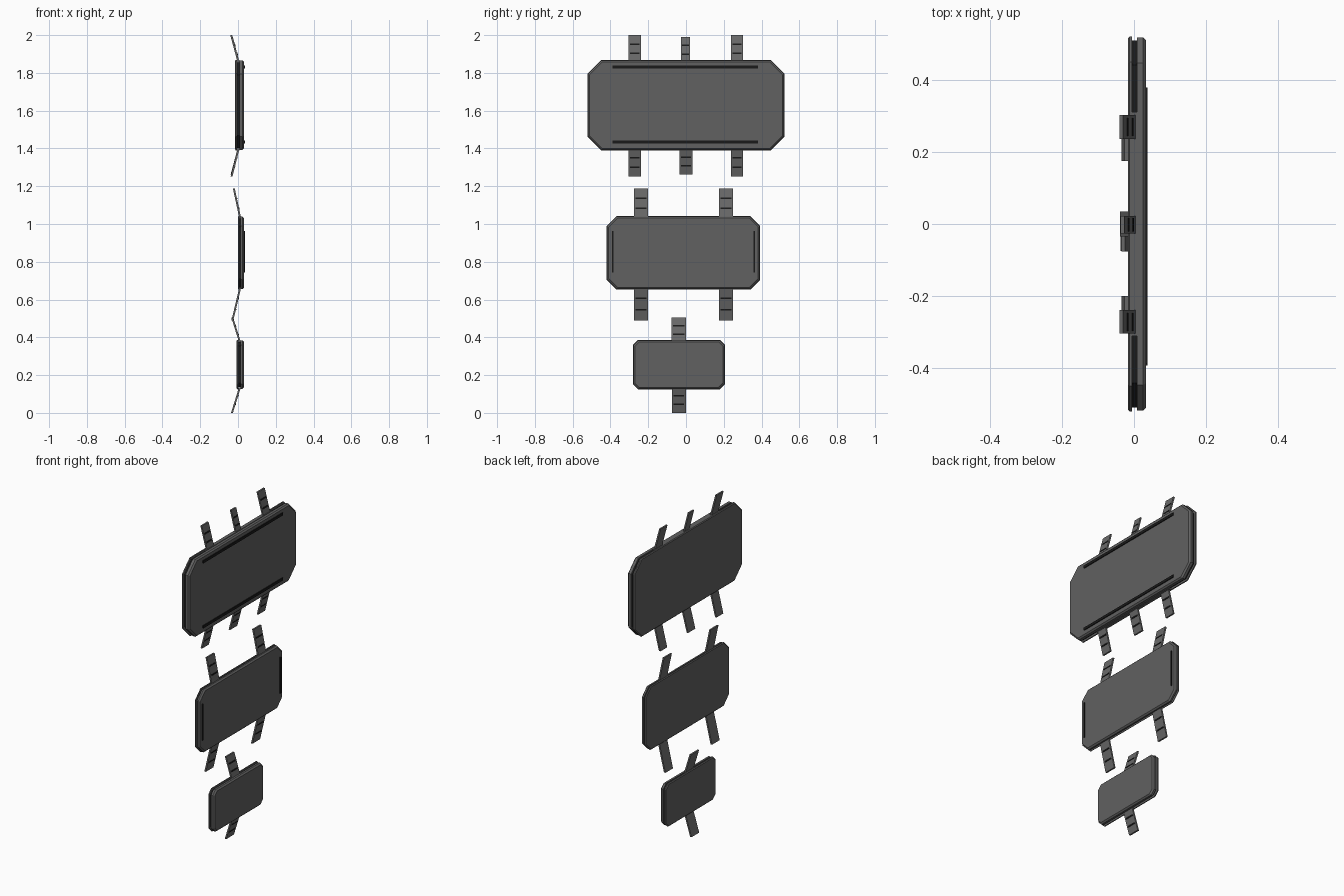
import bpy, bmesh

if "Cube" in bpy.data.objects:
    bpy.data.objects.remove(bpy.data.objects["Cube"])

def material(name, v):
    m = bpy.data.materials.new(name)
    m.diffuse_color = (v, v, v, 1)
    m.use_nodes = True
    m.node_tree.nodes["Principled BSDF"].inputs["Base Color"].default_value = m.diffuse_color
    return m

GREY = material("dark_grey", 0.12)
STRAP = material("strap_grey", 0.14)
BLACK = material("black", 0.01)

def loft(name, rings, mat):
    """Closed solid through rings with equal point counts."""
    bm = bmesh.new()
    vr = [[bm.verts.new(p) for p in r] for r in rings]
    n = len(vr[0])
    for a, b in zip(vr, vr[1:]):
        for i in range(n):
            j = (i + 1) % n
            bm.faces.new((a[i], a[j], b[j], b[i]))
    bm.faces.new(vr[0])
    bm.faces.new(vr[-1])
    bmesh.ops.recalc_face_normals(bm, faces=bm.faces)
    me = bpy.data.meshes.new(name)
    bm.to_mesh(me)
    bm.free()
    me.materials.append(mat)
    ob = bpy.data.objects.new(name, me)
    bpy.context.collection.objects.link(ob)
    return ob

def octagon(x, y0, y1, z0, z1, c):
    return [(x, y0 + c, z0), (x, y1 - c, z0), (x, y1, z0 + c), (x, y1, z1 - c),
            (x, y1 - c, z1), (x, y0 + c, z1), (x, y0, z1 - c), (x, y0, z0 + c)]

def slab(name, dims, layers, mat):
    """Chamfered panel; layers are (x, inset)."""
    y0, y1, z0, z1, c = dims
    return loft(name, [octagon(x, y0 + i, y1 - i, z0 + i, z1 - i, c - i * 0.4)
                       for x, i in layers], mat)

def box(name, x0, x1, y0, y1, z0, z1, mat):
    return loft(name, [[(x, y0, z0), (x, y1, z0), (x, y1, z1), (x, y0, z1)]
                       for x in (x0, x1)], mat)

def slanted(name, x0, x1, y0, y1, z0, z1, t0, t1, mat):
    """Tilted bar whose x centre goes from x0 to x1 as z goes from z0 to z1."""
    return loft(name, [[(x + t0, y0, z), (x + t1, y0, z), (x + t1, y1, z), (x + t0, y1, z)]
                       for x, z in ((x0, z0), (x1, z1))], mat)

def strap(name, yc, w, x0, z0, x1, z1):
    slanted(name, x0, x1, yc - w / 2, yc + w / 2, z0, z1, -0.005, 0.005, STRAP)
    # dark ribs on the front of the strap
    for k, f in enumerate((0.33, 0.67)):
        d = 0.004 / abs(z1 - z0)
        xa, xb = (x0 + (x1 - x0) * g for g in (f - d, f + d))
        za, zb = (z0 + (z1 - z0) * g for g in (f - d, f + d))
        slanted(f"{name}_rib_{k}", xa, xb, yc - w * 0.38, yc + w * 0.38,
                za, zb, 0.003, 0.007, BLACK)

def panel(name, dims, xb, xm0, xm1, xf):
    # back plate, recessed dark core, bevelled front plate
    slab(name + "_back_plate", dims, [(xb, 0.005), (xb + 0.004, 0), (xm0, 0)], GREY)
    slab(name + "_core", dims, [(xm0 - 0.001, 0.012), (xm1 + 0.001, 0.012)], BLACK)
    slab(name + "_front_plate", dims,
         [(xm1, 0.003), (xf - 0.008, 0.003), (xf, 0.011)], GREY)

# large upper sign
panel("upper_sign", (-0.522, 0.522, 1.39, 1.868, 0.072), -0.016, -0.005, 0.008, 0.033)
for n, z0, z1 in (("bottom", 1.39, 1.41), ("top", 1.848, 1.868)):
    box(f"upper_sign_{n}_filler", -0.006, 0.009, -0.312, 0.312, z0, z1, GREY)
for n, z in (("bottom", 1.433), ("top", 1.83)):
    box(f"upper_sign_{n}_light", 0.03, 0.038, -0.388, 0.38, z - 0.008, z + 0.008, BLACK)
for i, y in enumerate((-0.272, 0.27)):
    strap(f"upper_sign_top_strap_{i}", y, 0.066, 0.003, 1.855, -0.036, 2.0)
    strap(f"upper_sign_bottom_strap_{i}", y, 0.066, 0.003, 1.40, -0.034, 1.252)
strap("upper_sign_top_strap_mid", -0.002, 0.048, 0.003, 1.855, -0.032, 1.99)
strap("upper_sign_bottom_strap_mid", 0.0, 0.07, 0.003, 1.40, -0.034, 1.262)

# middle sign
panel("middle_sign", (-0.42, 0.393, 0.652, 1.042, 0.052), 0.0, 0.007, 0.014, 0.031)
for n, y in (("left", -0.389), ("right", 0.361)):
    box(f"middle_sign_{n}_light", 0.028, 0.037, y - 0.004, y + 0.004, 0.742, 0.962, BLACK)
for i, y in enumerate((-0.238, 0.212)):
    strap(f"middle_sign_top_strap_{i}", y, 0.074, 0.012, 1.03, -0.022, 1.188)
    strap(f"middle_sign_bottom_strap_{i}", y, 0.074, 0.012, 0.665, -0.03, 0.488)

# small lower sign
panel("lower_sign", (-0.281, 0.206, 0.124, 0.387, 0.027), -0.007, 0.003, 0.012, 0.032)
strap("lower_sign_top_strap", -0.038, 0.078, 0.01, 0.375, -0.03, 0.504)
strap("lower_sign_bottom_strap", -0.038, 0.074, 0.01, 0.135, -0.032, 0.0)
